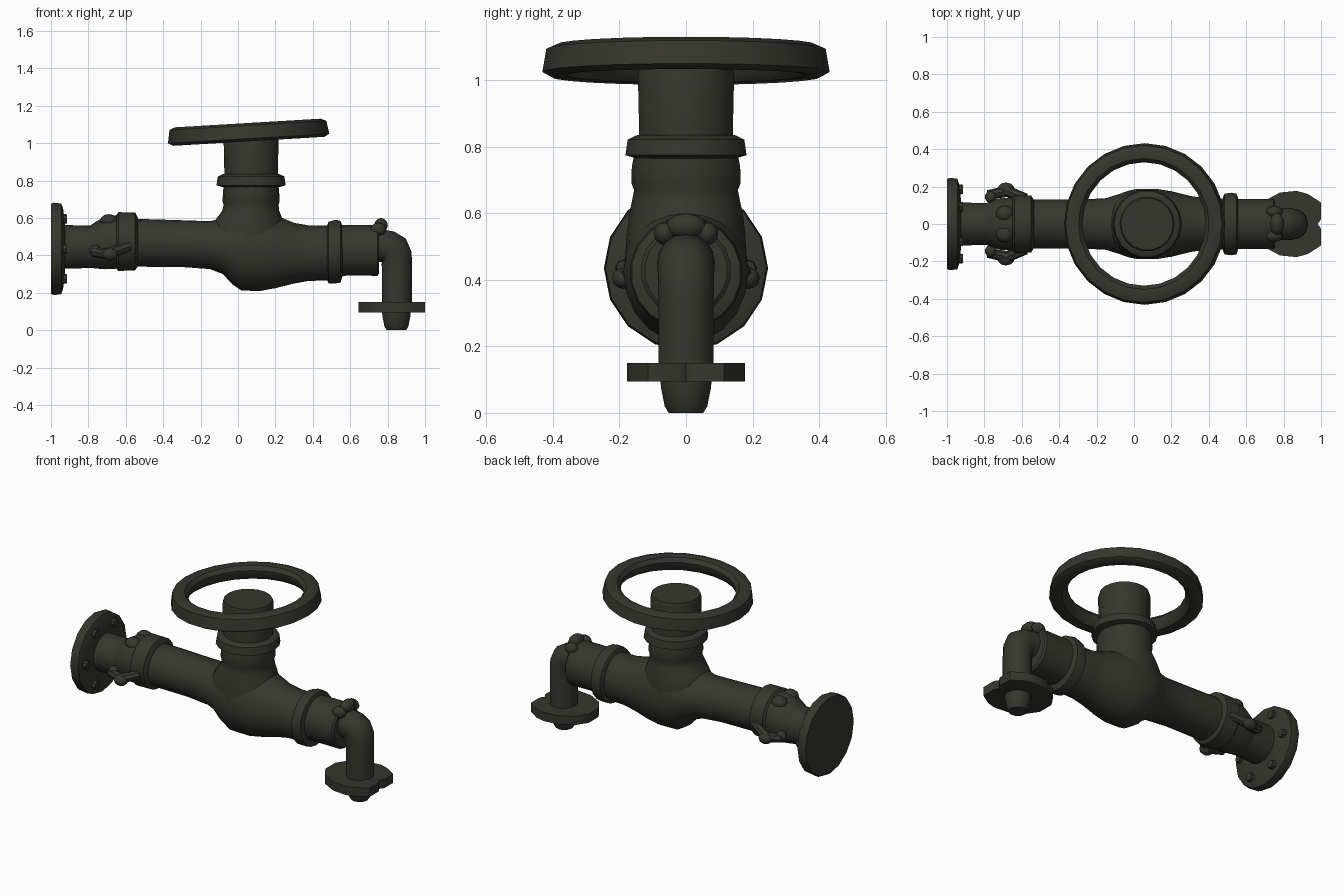
import bpy, bmesh
from math import sin, cos, pi, radians
from mathutils import Vector, Matrix

cube = bpy.data.objects.get("Cube")
if cube:
    bpy.data.objects.remove(cube, do_unlink=True)

paint = bpy.data.materials.new("dark olive iron")
paint.use_nodes = True
colour = (0.037, 0.037, 0.028, 1)
paint.diffuse_color = colour
bsdf = next(n for n in paint.node_tree.nodes if n.type == 'BSDF_PRINCIPLED')
bsdf.inputs["Base Color"].default_value = colour


def finish(name, bm, angle=40):
    bmesh.ops.recalc_face_normals(bm, faces=bm.faces)
    mesh = bpy.data.meshes.new(name)
    bm.to_mesh(mesh)
    bm.free()
    mesh.materials.append(paint)
    ob = bpy.data.objects.new(name, mesh)
    bpy.context.collection.objects.link(ob)
    bpy.ops.object.select_all(action='DESELECT')
    ob.select_set(True)
    bpy.context.view_layer.objects.active = ob
    bpy.ops.object.shade_smooth_by_angle(angle=radians(angle))
    return ob


def bridge(bm, a, b):
    for i in range(len(a)):
        j = (i + 1) % len(a)
        bm.faces.new((a[i], a[j], b[j], b[i]))


def loft(name, rings, n=18):
    """Tube in the xz plane; each ring is x, z, heading, in-plane radius, y radius."""
    bm = bmesh.new()
    loops = []
    for x, z, heading, rp, ry in rings:
        h = radians(heading)
        side = Vector((-sin(h), 0, cos(h)))
        loops.append([bm.verts.new(Vector((x, 0, z)) + side * rp * cos(2 * pi * i / n)
                      + Vector((0, ry * sin(2 * pi * i / n), 0))) for i in range(n)])
    for a, b in zip(loops, loops[1:]):
        bridge(bm, a, b)
    bm.faces.new(loops[0])
    bm.faces.new(loops[-1])
    return finish(name, bm)


def along_x(name, rows, n=18):
    return loft(name, [(x, z, 0, r, r) for x, z, r in rows], n)


def along_z(name, x, rows, n=18):
    return loft(name, [(x, z, 90, r, r) for z, r in rows], n)


def knob(name, centre, size):
    bm = bmesh.new()
    bmesh.ops.create_uvsphere(bm, u_segments=10, v_segments=6, radius=1)
    bm.transform(Matrix.Translation(centre) @ Matrix.Diagonal((*size, 1)))
    return finish(name, bm, 60)


def rod(name, a, b, r1, r2, n=8):
    a, b = Vector(a), Vector(b)
    bm = bmesh.new()
    bmesh.ops.create_cone(bm, cap_ends=True, segments=n, radius1=r1, radius2=r2,
                          depth=(b - a).length)
    turn = (b - a).to_track_quat('Z', 'Y').to_matrix().to_4x4()
    bm.transform(Matrix.Translation((a + b) / 2) @ turn)
    return finish(name, bm)


# Valve body, swelling below the bonnet
loft("valve_body", [
    (-0.56, 0.468, 0, 0.128, 0.13), (-0.3, 0.463, 0, 0.125, 0.13),
    (-0.15, 0.455, 0, 0.128, 0.138), (-0.08, 0.45, 0, 0.15, 0.16),
    (-0.03, 0.44, 0, 0.195, 0.178), (0.02, 0.43, 0, 0.218, 0.188),
    (0.12, 0.425, 0, 0.215, 0.188), (0.2, 0.42, 0, 0.195, 0.175),
    (0.3, 0.412, 0, 0.162, 0.15), (0.38, 0.412, 0, 0.148, 0.138),
    (0.5, 0.413, 0, 0.147, 0.135)], 20)

# Bonnet, neck ring, collar and stem
loft("bonnet", [
    (0.06, 0.42, 90, 0.21, 0.186), (0.055, 0.54, 90, 0.205, 0.178),
    (0.06, 0.59, 90, 0.18, 0.172), (0.068, 0.64, 90, 0.152, 0.162),
    (0.07, 0.67, 90, 0.147, 0.156), (0.07, 0.69, 90, 0.153, 0.164),
    (0.07, 0.74, 90, 0.15, 0.163), (0.07, 0.78, 90, 0.146, 0.155)], 20)
along_z("bonnet_collar", 0.07, [(0.765, 0.15), (0.775, 0.185), (0.822, 0.178), (0.835, 0.15)])
along_z("stem", 0.07, [(0.8, 0.142), (1.02, 0.147), (1.045, 0.14)])

# Tilted hand wheel without spokes
bm = bmesh.new()
section = [(0.432, -0.035), (0.42, 0.035), (0.39, 0.048), (0.35, 0.042),
           (0.33, 0.018), (0.338, -0.022), (0.36, -0.045), (0.405, -0.05)]
spokes = 24
loops = [[bm.verts.new((r * cos(2 * pi * k / spokes), r * sin(2 * pi * k / spokes), z))
          for r, z in section] for k in range(spokes)]
for k in range(spokes):
    bridge(bm, loops[k], loops[(k + 1) % spokes])
bm.transform(Matrix.Translation((0.055, 0, 1.06)) @ Matrix.Rotation(radians(-3.4), 4, 'Y'))
finish("hand_wheel", bm)

# Left pipe, end flange and bolts
along_x("left_pipe", [(-0.95, 0.445, 0.117), (-0.75, 0.447, 0.113), (-0.6, 0.455, 0.12)])
along_x("left_flange", [(-1, 0.435, 0.24), (-0.985, 0.435, 0.247), (-0.945, 0.435, 0.242),
                        (-0.935, 0.437, 0.215), (-0.925, 0.44, 0.13)], 16)
for k in range(6):
    a = 2 * pi * (k + 0.5) / 6
    y, z = 0.185 * sin(a), 0.435 + 0.185 * cos(a)
    rod("left_flange_bolt", (-0.95, y, z), (-0.913, y, z), 0.03, 0.024)

# Left coupling with side latches
along_x("left_coupling", [(-0.79, 0.447, 0.113), (-0.76, 0.455, 0.125), (-0.71, 0.468, 0.142),
                          (-0.65, 0.472, 0.143), (-0.64, 0.474, 0.157),
                          (-0.55, 0.475, 0.155), (-0.535, 0.472, 0.13)])
for s in (-1, 1):
    knob("latch_knob", (-0.685, s * 0.188, 0.405), (0.045, 0.034, 0.032))
    rod("latch_rear_arm", (-0.78, s * 0.155, 0.42), (-0.68, s * 0.175, 0.405), 0.026, 0.03)
    rod("latch_front_arm", (-0.69, s * 0.18, 0.41), (-0.58, s * 0.138, 0.45), 0.03, 0.026)
    knob("latch_tip", (-0.765, s * 0.145, 0.425), (0.032, 0.034, 0.032))
    knob("coupling_lug", (-0.69, s * 0.055, 0.585), (0.05, 0.045, 0.036))

# Right coupling and sleeve
along_x("right_coupling", [(0.475, 0.414, 0.145), (0.485, 0.415, 0.165), (0.52, 0.42, 0.17),
                           (0.548, 0.42, 0.165), (0.558, 0.421, 0.135)])
along_x("right_sleeve", [(0.54, 0.427, 0.136), (0.65, 0.428, 0.136), (0.745, 0.427, 0.136),
                         (0.755, 0.428, 0.125)])
knob("sleeve_lug", (0.765, 0, 0.562), (0.038, 0.062, 0.038))
for s in (-1, 1):
    knob("sleeve_side_lug", (0.75, s * 0.065, 0.54), (0.045, 0.032, 0.035))

# Outlet elbow turning down
loft("outlet_elbow", [
    (0.72, 0.452, 0, 0.088, 0.088), (0.77, 0.452, 0, 0.087, 0.086),
    (0.805, 0.445, -20, 0.088, 0.085), (0.832, 0.425, -45, 0.092, 0.085),
    (0.847, 0.39, -70, 0.086, 0.084), (0.85, 0.34, -90, 0.081, 0.083),
    (0.85, 0.12, -90, 0.08, 0.083)], 16)
along_z("outlet_tip", 0.847, [(0.11, 0.078), (0.075, 0.075), (0.02, 0.064), (0, 0.052)], 12)

# Outlet plate with bolt holes and a front notch
half = [(1, 0.025), (1, 0.115), (0.93, 0.16), (0.87, 0.177), (0.78, 0.168),
        (0.69, 0.12), (0.643, 0.05)]
outline = [(0.982, 0)] + half + [(x, -y) for x, y in reversed(half)]
bm = bmesh.new()
low, high = ([bm.verts.new((x, y, z)) for x, y in outline] for z in (0.095, 0.15))
bridge(bm, low, high)
bm.faces.new(low)
bm.faces.new(high)
plate = finish("outlet_plate", bm)
for x in (0.885, 0.755):
    for s in (-1, 1):
        cutter = rod("hole_cutter", (x, s * 0.128, 0), (x, s * 0.128, 0.25), 0.021, 0.021)
        cutter.hide_render = True
        cutter.hide_set(True)
        cutter.display_type = 'WIRE'
        cut = plate.modifiers.new("bolt hole", 'BOOLEAN')
        cut.operation = 'DIFFERENCE'
        cut.object = cutter
